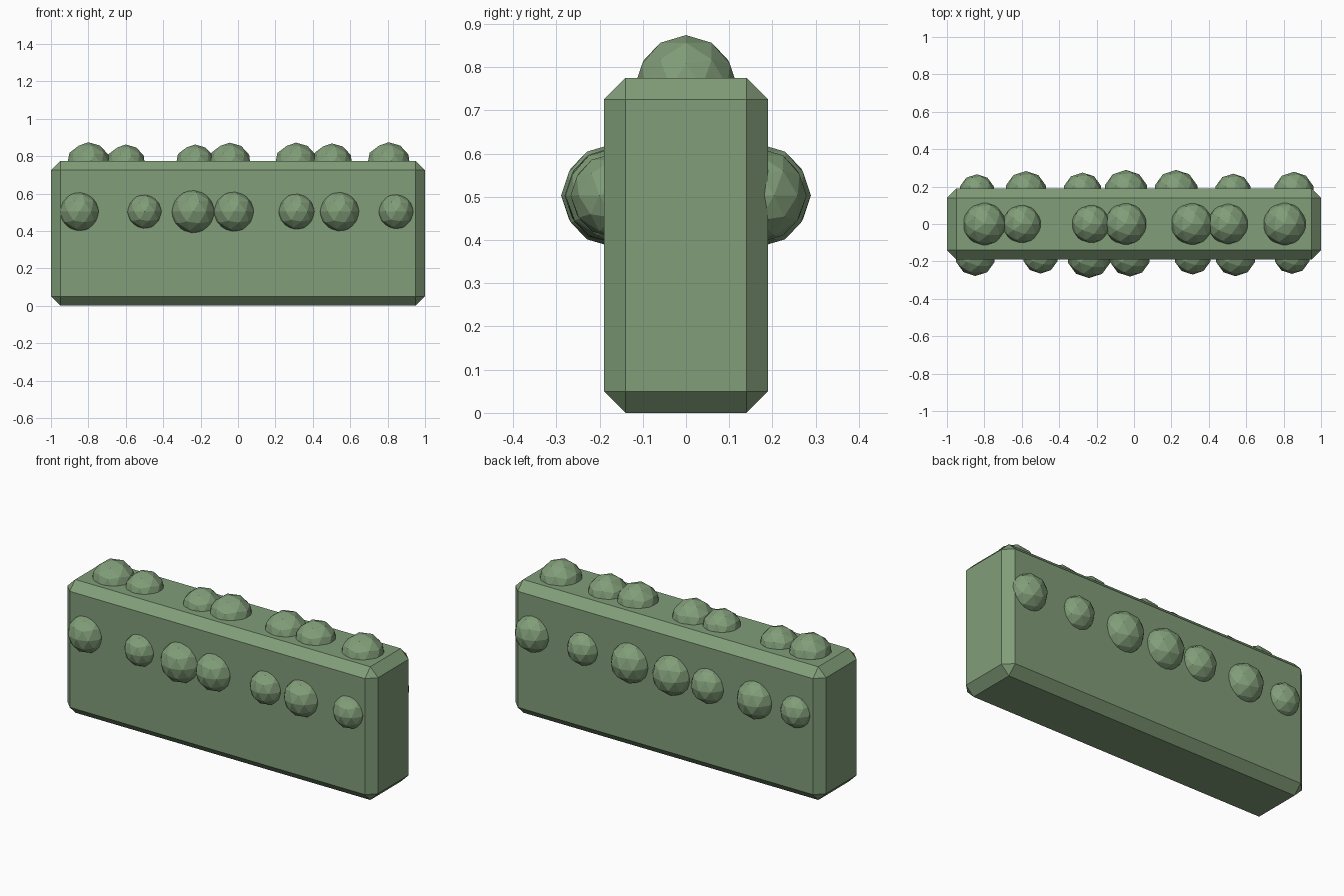
import bpy

if "Cube" in bpy.data.objects:
    bpy.data.objects.remove(bpy.data.objects["Cube"])

green = bpy.data.materials.new("hedge green")
green.diffuse_color = (0.22, 0.34, 0.19, 1)
green.use_nodes = True
green.node_tree.nodes["Principled BSDF"].inputs["Base Color"].default_value = green.diffuse_color

W, D, H = 2.0, 0.38, 0.775   # hedge body size
SINK = 0.02                  # how deep each tuft centre sits below the surface
TUFT_Z = 0.503

# Clipped hedge body with chamfered edges
bpy.ops.mesh.primitive_cube_add(size=1, location=(0, 0, H / 2))
body = bpy.context.object
body.name = "hedge_body"
body.scale = (W, D, H)
bpy.ops.object.transform_apply(location=False, rotation=False, scale=True)
bev = body.modifiers.new("chamfer", "BEVEL")
bev.width = 0.05
bev.segments = 1
body.data.materials.append(green)


def tufts(name, y, z, items):
    """Row of low-poly leaf tufts along x, given as (x, radius)."""
    for i, (x, r) in enumerate(items, 1):
        bpy.ops.mesh.primitive_ico_sphere_add(subdivisions=2, radius=r, location=(x, y, z))
        ob = bpy.context.object
        ob.name = f"{name}_{i}"
        ob.data.materials.append(green)


# Leaf tufts on the top, front and back
tufts("top_tuft", 0, H - SINK,
      [(-0.80, 0.119), (-0.60, 0.107), (-0.23, 0.107), (-0.045, 0.117),
       (0.31, 0.117), (0.502, 0.113), (0.805, 0.119)])
tufts("front_tuft", -D / 2 + SINK, TUFT_Z,
      [(-0.848, 0.108), (-0.50, 0.095), (-0.24, 0.119), (-0.022, 0.111),
       (0.313, 0.10), (0.543, 0.109), (0.845, 0.097)])
tufts("back_tuft", D / 2 - SINK, TUFT_Z,
      [(-0.84, 0.096), (-0.578, 0.113), (-0.275, 0.105), (-0.043, 0.119),
       (0.225, 0.119), (0.53, 0.099), (0.855, 0.109)])
